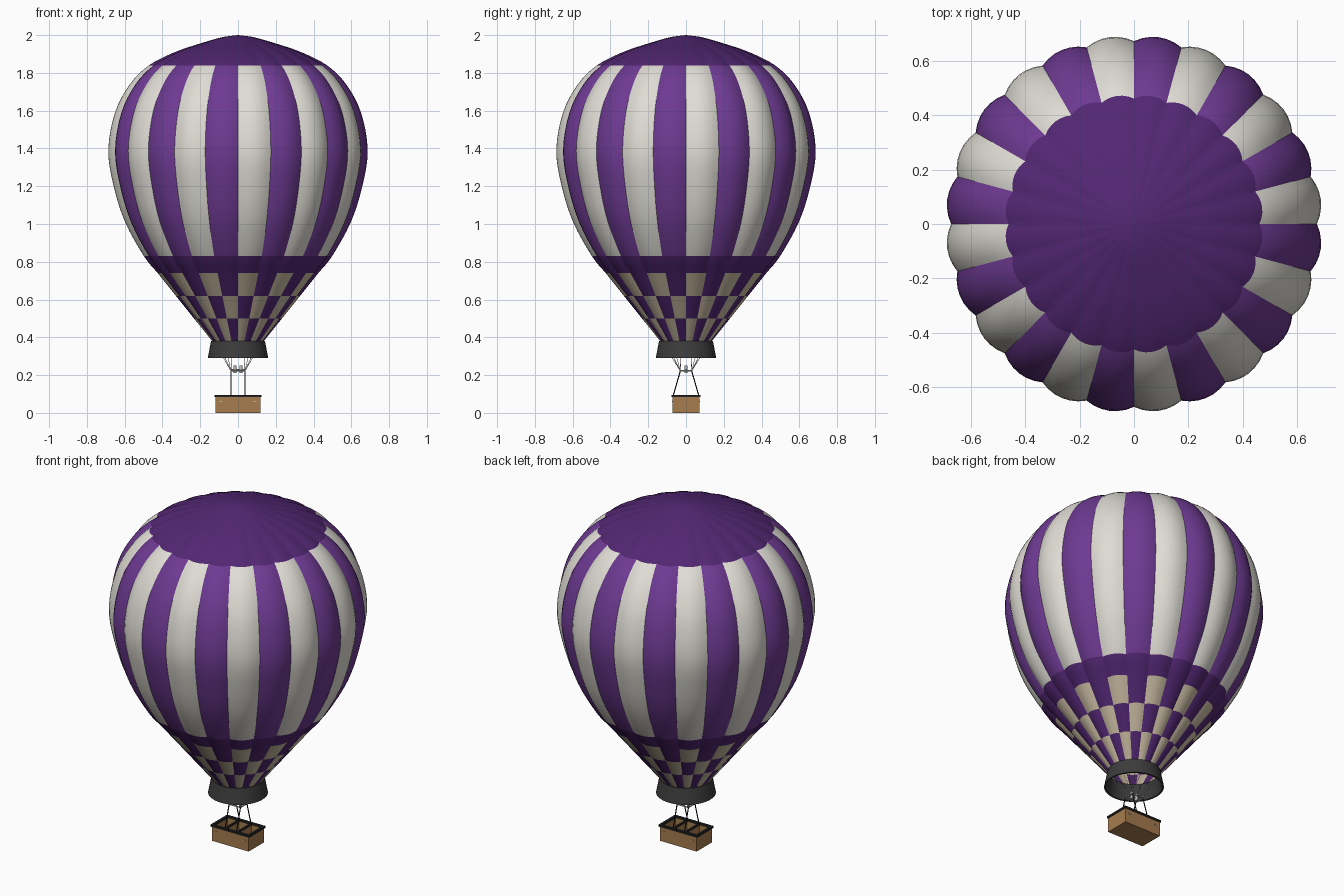
import bpy, bmesh, math
from mathutils import Vector

cube = bpy.data.objects.get("Cube")
if cube:
    bpy.data.objects.remove(cube, do_unlink=True)


def material(name, rgb):
    m = bpy.data.materials.new(name)
    m.use_nodes = True
    m.diffuse_color = (*rgb, 1)
    bsdf = next(n for n in m.node_tree.nodes if n.type == 'BSDF_PRINCIPLED')
    bsdf.inputs["Base Color"].default_value = (*rgb, 1)
    return m


WHITE = material("white fabric", (0.74, 0.72, 0.66))
PURPLE = material("purple fabric", (0.155, 0.042, 0.29))
DARK = material("dark purple fabric", (0.085, 0.02, 0.17))
BEIGE = material("beige fabric", (0.58, 0.50, 0.36))
SKIRT = material("charcoal fabric", (0.045, 0.045, 0.045))
WICKER = material("wicker", (0.38, 0.20, 0.075))
BLACK = material("black leather", (0.015, 0.015, 0.015))
STEEL = material("steel", (0.5, 0.5, 0.5))


def finish(bm, name, mats, smooth=None):
    mesh = bpy.data.meshes.new(name)
    bm.to_mesh(mesh)
    bm.free()
    for m in mats:
        mesh.materials.append(m)
    ob = bpy.data.objects.new(name, mesh)
    bpy.context.collection.objects.link(ob)
    if smooth:
        bpy.ops.object.select_all(action='DESELECT')
        ob.select_set(True)
        bpy.context.view_layer.objects.active = ob
        bpy.ops.object.shade_smooth_by_angle(angle=math.radians(smooth))
    return ob


def box(name, centre, size, mat):
    bm = bmesh.new()
    bmesh.ops.create_cube(bm, size=1)
    for v in bm.verts:
        v.co = Vector(centre) + Vector(a * b for a, b in zip(v.co, size))
    return finish(bm, name, [mat])


def rod(name, a, b, radius, mat, sides=6):
    a, b = Vector(a), Vector(b)
    d = b - a
    bm = bmesh.new()
    bmesh.ops.create_cone(bm, cap_ends=True, segments=sides, radius1=radius,
                          radius2=radius, depth=d.length)
    turn = d.to_track_quat('Z', 'Y')
    for v in bm.verts:
        v.co = turn @ v.co + (a + b) / 2
    return finish(bm, name, [mat], 40)


def loft(name, rings, radius_at, segments, mats, pick, smooth, tip=None):
    """Skin (radius, z) rings; pick(angle, z) gives the material index."""
    bm = bmesh.new()
    loops = []
    for r, z in rings:
        loops.append([])
        for i in range(segments):
            t = math.tau * i / segments
            q = r * radius_at(i)
            loops[-1].append(bm.verts.new((q * math.cos(t), q * math.sin(t), z)))
    top = bm.verts.new((0, 0, tip)) if tip else None
    for i in range(segments):
        j = (i + 1) % segments
        for lo, hi in zip(loops, loops[1:]):
            bm.faces.new((lo[i], lo[j], hi[j], hi[i]))
        if top:
            bm.faces.new((loops[-1][i], loops[-1][j], top))
    for f in bm.faces:
        c = f.calc_center_median()
        f.material_index = pick(math.atan2(c.y, c.x) % math.tau, c.z)
    return finish(bm, name, mats, smooth)


# Envelope: gores bulging between seams, with stripes, bands and checks
GORES, STEPS = 24, 6
knots = [(0.135, 0.38), (0.23, 0.50), (0.325, 0.62), (0.42, 0.74), (0.492, 0.83),
         (0.59, 1.01), (0.65, 1.20), (0.678, 1.39), (0.643, 1.59), (0.565, 1.74),
         (0.465, 1.84), (0.33, 1.91), (0.20, 1.955), (0.09, 1.987), (0.03, 1.997)]
rings = []
for k in range(len(knots) - 1):
    p1, p2 = Vector(knots[k]), Vector(knots[k + 1])
    p0 = Vector(knots[k - 1]) if k else 2 * p1 - p2
    p3 = Vector(knots[k + 2]) if k + 2 < len(knots) else 2 * p2 - p1
    for s in range(4):
        t = s / 4
        rings.append((p1 * 2 + (p2 - p0) * t + (p0 * 2 - p1 * 5 + p2 * 4 - p3) * t * t
                      + (p1 * 3 - p0 - p2 * 3 + p3) * t ** 3) / 2)
rings.append(Vector(knots[-1]))


def bulge(i):
    t = (i % STEPS) / STEPS
    return 0.99 + 0.03 * 4 * t * (1 - t)


def fabric(angle, z):
    gore = int(angle / math.tau * GORES)
    if z > 1.84 or 0.74 < z < 0.83:
        return 2
    if z > 0.83:
        return gore % 2
    row = int((0.74 - z) / 0.12)
    return 2 if (gore + row) % 2 else 3


loft("envelope", rings, bulge, GORES * STEPS, [WHITE, PURPLE, DARK, BEIGE],
     fabric, 20, tip=2.0)

# Skirt: open flared collar with thickness
loft("skirt", [(0.13, 0.38), (0.15, 0.29), (0.16, 0.29), (0.143, 0.38), (0.13, 0.38)],
     lambda i: 1, 48, [SKIRT], lambda a, z: 0, 40)

# Basket: floor, walls, leather rim and dividers
W, D, H = 0.24, 0.144, 0.085
box("basket_floor", (0, 0, 0.005), (W, D, 0.01), WICKER)
for s, side in ((-1, "right"), (1, "left")):
    box(side + "_basket_wall", (s * (W / 2 - 0.004), 0, H / 2), (0.008, D, H), WICKER)
    box(side + "_rim", (s * (W / 2 - 0.002), 0, 0.09), (0.014, D + 0.01, 0.012), BLACK)
    box(side + "_divider", (s * 0.04, 0, H / 2), (0.006, D - 0.01, H), WICKER)
    box(side + "_divider_rim", (s * 0.04, 0, 0.088), (0.011, D, 0.01), BLACK)
for s, side in ((-1, "front"), (1, "back")):
    box(side + "_basket_wall", (0, s * (D / 2 - 0.004), H / 2), (W, 0.008, H), WICKER)
    box(side + "_rim", (0, s * (D / 2 - 0.002), 0.09), (W + 0.01, 0.014, 0.012), BLACK)
    for x in (-0.09, 0.09):
        box(side + "_handle", (x, s * D / 2, 0.06), (0.016, 0.006, 0.005), BEIGE)

# Suspension ropes and burner frame
F = 0.037
for sx in (-1, 1):
    for sy in (-1, 1):
        rod("basket_rope", (sx * F, sy * 0.068, 0.09), (sx * F, sy * 0.03, 0.222),
            0.003, BLACK)
    rod("frame_side", (sx * F, -0.03, 0.222), (sx * F, 0.03, 0.222), 0.004, STEEL)
    rod("frame_bar", (-F, sx * 0.03, 0.222), (F, sx * 0.03, 0.222), 0.004, STEEL)
    rod("burner", (sx * 0.016, 0, 0.21), (sx * 0.016, 0, 0.252), 0.009, STEEL, 12)
rod("burner_pipe", (-F, 0, 0.228), (F, 0, 0.228), 0.004, STEEL)

# Cables fanning from the frame to the mouth of the envelope
for i in range(16):
    t = math.tau * (i + 0.5) / 16
    c, s = math.cos(t), math.sin(t)
    rod("mouth_cable", (math.copysign(F, c), math.copysign(0.03, s), 0.222),
        (0.13 * c, 0.13 * s, 0.38), 0.0015, STEEL, 4)
